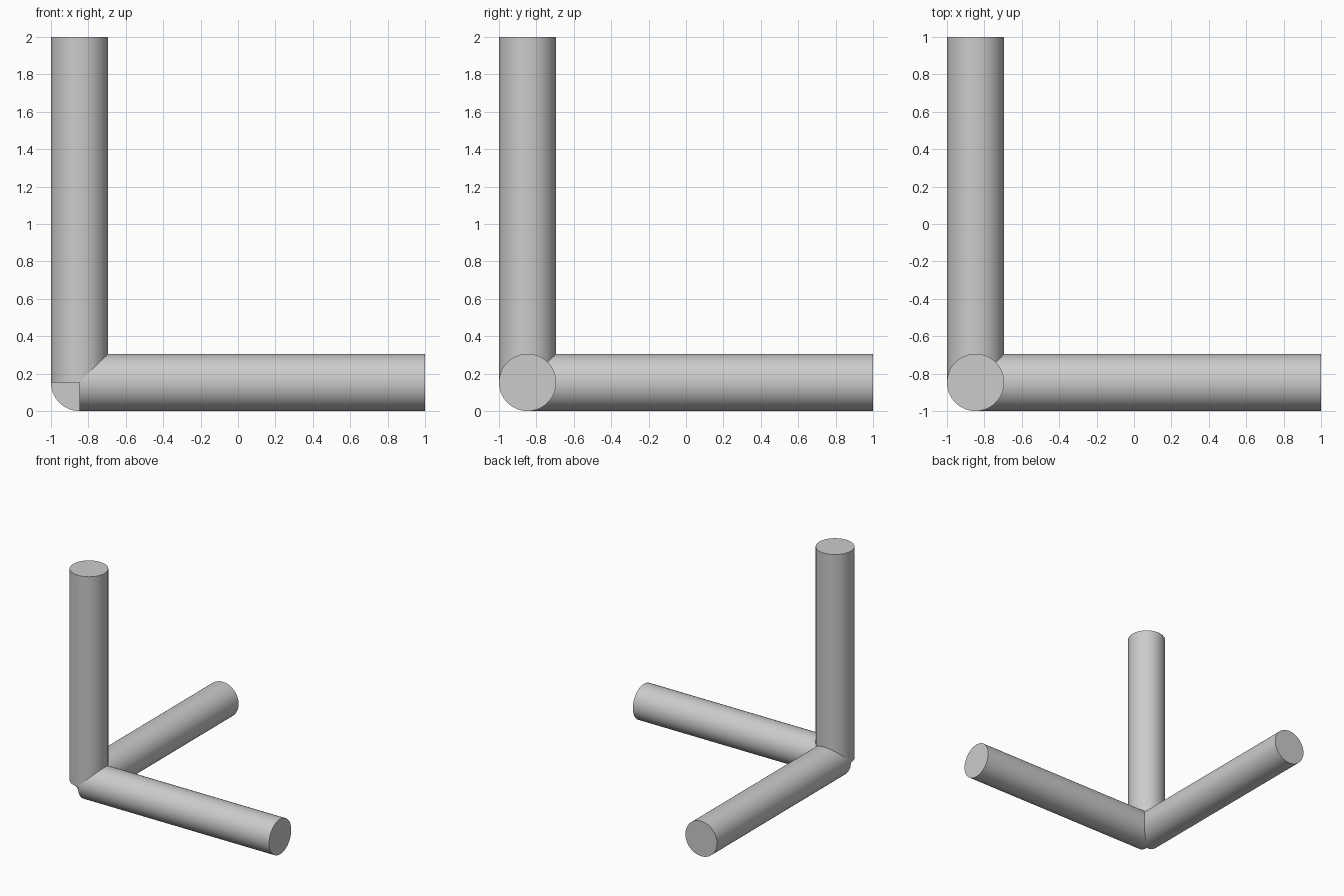
import bpy
import math
from mathutils import Vector

cube = bpy.data.objects.get("Cube")
if cube:
    bpy.data.objects.remove(cube, do_unlink=True)

RADIUS = 0.153
CORNER = Vector((RADIUS - 1, RADIUS - 1, RADIUS))
LENGTH = 2 - RADIUS

grey = bpy.data.materials.new("grey")
grey.use_nodes = True
colour = (0.6, 0.6, 0.6, 1)
grey.diffuse_color = colour
grey.node_tree.nodes["Principled BSDF"].inputs["Base Color"].default_value = colour


def rod(name, axis):
    """Smooth rod running from the shared corner along one axis."""
    direction = Vector(axis)
    bpy.ops.mesh.primitive_cylinder_add(
        vertices=64, radius=RADIUS, depth=LENGTH,
        location=CORNER + direction * LENGTH / 2,
        rotation=direction.to_track_quat("Z", "Y").to_euler())
    ob = bpy.context.object
    ob.name = name
    ob.data.materials.append(grey)
    bpy.ops.object.shade_smooth_by_angle(angle=math.radians(30))


# Three equal rods meeting at the corner
rod("side_rod", (1, 0, 0))
rod("depth_rod", (0, 1, 0))
rod("upright_rod", (0, 0, 1))
